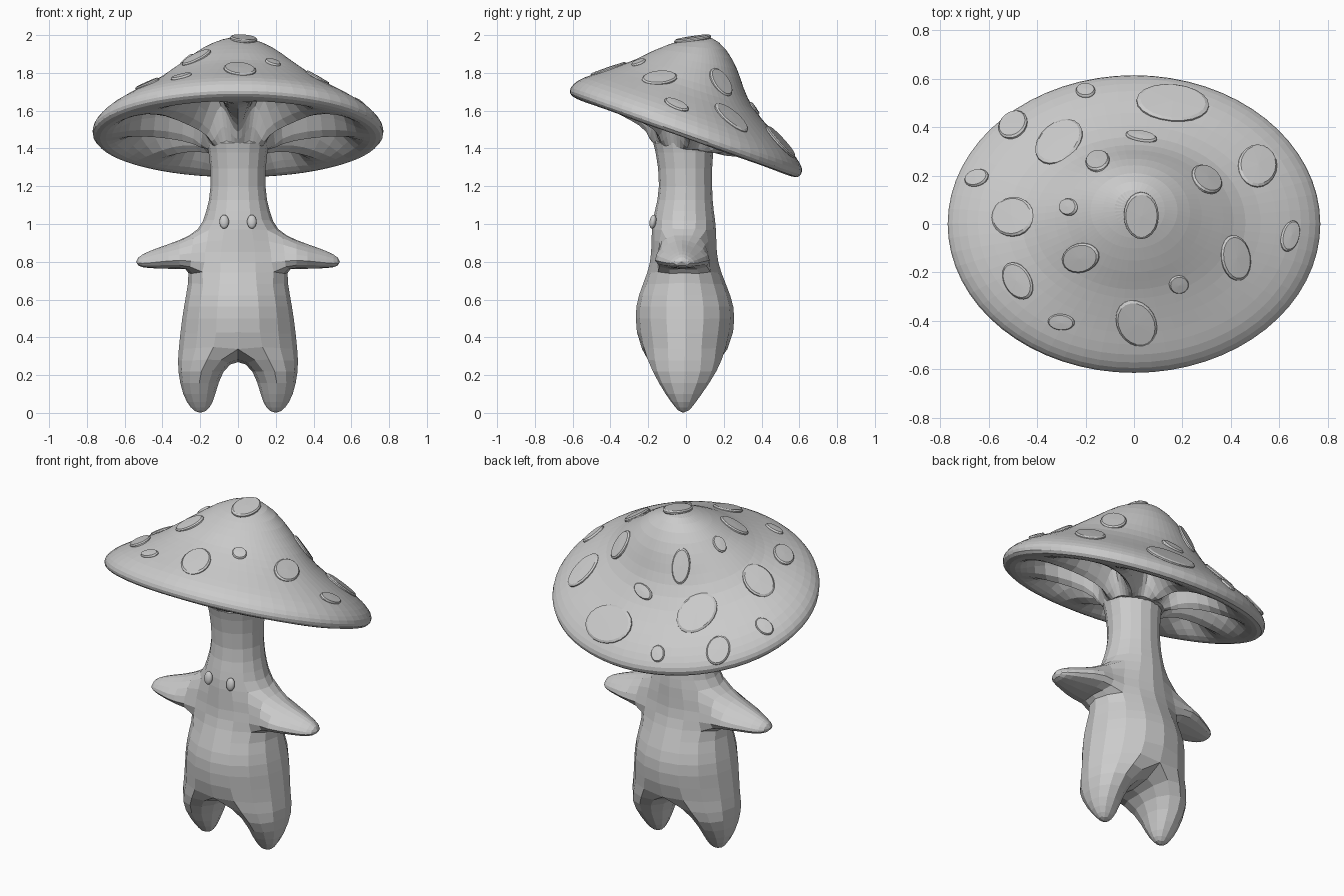
import bpy, bmesh
from math import sin, cos, pi, radians
from mathutils import Vector
from mathutils.bvhtree import BVHTree

if "Cube" in bpy.data.objects:
    bpy.data.objects.remove(bpy.data.objects["Cube"])


def ring(bm, pts):
    return [bm.verts.new(p) for p in pts]


def bridge(bm, a, b):
    n = len(a)
    for i in range(n):
        j = (i + 1) % n
        bm.faces.new((a[i], a[j], b[j], b[i]))


def close(bm, loop, tip):
    v = bm.verts.new(tip)
    for i in range(len(loop)):
        bm.faces.new((loop[i], loop[(i + 1) % len(loop)], v))


def finish(bm, name):
    bmesh.ops.recalc_face_normals(bm, faces=bm.faces)
    me = bpy.data.meshes.new(name)
    bm.to_mesh(me)
    bm.free()
    ob = bpy.data.objects.new(name, me)
    bpy.context.collection.objects.link(ob)
    return ob


def round_off(ob):
    """Subdivide, pushing the cage out so the surface passes through the intended points."""
    mod = ob.modifiers.new("Rounding", 'SUBSURF')
    mod.levels = mod.render_levels = 1
    mesh = ob.data
    target = [v.co.copy() for v in mesh.vertices]
    for _ in range(4):
        dg = bpy.context.evaluated_depsgraph_get()
        dg.update()
        got = [v.co.copy() for v in ob.evaluated_get(dg).data.vertices[:len(target)]]
        for v, want, have in zip(mesh.vertices, target, got):
            v.co += 0.8 * (want - have)
        mesh.update()
        ob.update_tag()
    bpy.context.view_layer.update()


# Tilted cap: each ring is (front y, front z, back y, back z, half width, gill cavity height)
SEG = 32
CAP = [
    (-.02, 1.972, .14, 1.982, .08, 0), (-.10, 1.947, .21, 1.925, .18, 0),
    (-.20, 1.905, .27, 1.82, .28, 0), (-.27, 1.87, .305, 1.72, .37, 0),
    (-.35, 1.84, .36, 1.61, .46, 0), (-.45, 1.805, .46, 1.49, .59, 0),
    (-.54, 1.775, .55, 1.395, .69, 0), (-.595, 1.74, .60, 1.325, .75, 0),
    (-.615, 1.705, .615, 1.28, .77, 0), (-.60, 1.675, .59, 1.247, .755, 0),
    (-.55, 1.652, .54, 1.262, .70, .0), (-.50, 1.64, .49, 1.285, .63, .04),
    (-.42, 1.61, .42, 1.315, .52, .13), (-.30, 1.55, .33, 1.35, .37, .18),
    (-.21, 1.485, .24, 1.355, .235, .15), (-.165, 1.42, .165, 1.375, .16, 0)]
bm = bmesh.new()
prev = None
for yf, zf, yb, zb, rx, gill in CAP:
    pts = []
    for i in range(SEG):
        a = 2 * pi * i / SEG
        t = (1 + sin(a)) / 2
        hollow = gill * (0.5 - 0.5 * cos(8 * a))
        pts.append((rx * cos(a), yf + (yb - yf) * t, zf + (zb - zf) * t + hollow))
    cur = ring(bm, pts)
    if prev:
        bridge(bm, prev, cur)
    else:
        close(bm, cur, (0, .06, 1.987))
    prev = cur
close(bm, prev, (0, 0, 1.42))
cap = finish(bm, "cap")
round_off(cap)

# Raised spots following the slope of the cap: x, y, radius x, radius y, turn
SPOTS = [
    (.16, .5, .15, .075, -5), (-.31, .34, .11, .075, 40), (-.5, .41, .065, .05, 40),
    (-.2, .55, .04, .027, 0), (-.65, .19, .05, .033, 20), (-.5, .03, .087, .08, 20),
    (-.27, .07, .037, .035, 0), (-.15, .26, .05, .04, 20), (.03, .36, .065, .02, -10),
    (.03, .035, .072, .097, 0), (.3, .185, .07, .048, -40), (.51, .24, .08, .087, 0),
    (.645, -.05, .036, .065, -15), (.42, -.14, .06, .095, 10), (.185, -.25, .04, .037, 0),
    (.01, -.41, .08, .1, 30), (-.22, -.14, .077, .06, 15), (-.48, -.235, .055, .082, 30),
    (-.3, -.405, .055, .033, -5)]
tree = BVHTree.FromObject(cap, bpy.context.evaluated_depsgraph_get())


def height(x, y):
    return tree.ray_cast(Vector((x, y, 5)), Vector((0, 0, -1)))[0].z


bm = bmesh.new()
for x, y, rx, ry, turn in SPOTS:
    d = 0.8 * min(rx, ry)
    e, w, n, s = height(x + d, y), height(x - d, y), height(x, y + d), height(x, y - d)
    gx, gy = (e - w) / (2 * d), (n - s) / (2 * d)
    z0 = (e + w + n + s + 2 * height(x, y)) / 6
    nrm = Vector((-gx, -gy, 1)).normalized()
    c, k = cos(radians(turn)), sin(radians(turn))

    def on_plane(r, a, h):
        u, v = r * rx * cos(a), r * ry * sin(a)
        dx, dy = u * c - v * k, u * k + v * c
        return Vector((x + dx, y + dy, z0 + gx * dx + gy * dy)) + nrm * h

    prev = None
    for r, h in ((.9, -.014), (1, -.004), (1, .004), (.9, .011)):
        cur = ring(bm, [on_plane(r, 2 * pi * i / 20, h) for i in range(20)])
        if prev:
            bridge(bm, prev, cur)
        else:
            close(bm, cur, on_plane(0, 0, -.014))
        prev = cur
    close(bm, prev, on_plane(0, 0, .013))
finish(bm, "cap_spots")

# Body cage: rings of 8 (z, half width, front y, back y); arms and legs grow from open loops
BODY = [
    (1.45, .155, -.165, .145), (1.38, .155, -.16, .143), (1.2, .145, -.143, .138),
    (1.07, .168, -.165, .147), (.97, .215, -.18, .158), (.85, .25, -.19, .168),
    (.745, .265, -.205, .187), (.62, .275, -.25, .235), (.5, .295, -.265, .255),
    (.34, .315, -.235, .222)]
bm = bmesh.new()
rows = []
for z, rx, yf, yb in BODY:
    m, h = (yf + yb) / 2, (yb - yf) / 2
    rows.append(ring(bm, [(rx * cos(i * pi / 4), m + h * sin(i * pi / 4), z) for i in range(8)]))
close(bm, rows[0], (0, 0, 1.46))
for j in range(len(rows) - 1):
    for i in range(8):
        if j in (4, 5) and i in (7, 0, 3, 4):
            continue                                # arm openings
        k = (i + 1) % 8
        bm.faces.new((rows[j][i], rows[j][k], rows[j + 1][k], rows[j + 1][i]))
for i in (0, 4):
    bm.verts.remove(rows[5][i])
crotch = bm.verts.new((0, -.01, .265))

for side in (1, -1):
    # Arm, narrower on top: (x, centre z, half height, half depth)
    o, f, b = (0, 7, 1) if side > 0 else (4, 5, 3)
    t, mid, u = rows[4], rows[5], rows[6]
    prev = [mid[b], t[b], t[o], t[f], mid[f], u[f], u[o], u[b]]
    for x, z, hz, hy in ((.31, .838, .078, .14), (.42, .82, .055, .10), (.505, .805, .034, .06)):
        cur = ring(bm, [(side * x, -.02 + hy * cos(i * pi / 4) * (1 - .4 * sin(i * pi / 4)),
                         z + hz * sin(i * pi / 4)) for i in range(8)])
        bridge(bm, prev, cur)
        prev = cur
    close(bm, prev, (side * .54, -.025, .80))
    # Leg: (z, inner x, outer x, front y, back y)
    low = rows[-1]
    prev = [low[6], low[f], low[o], low[b], low[2], crotch]
    for z, xi, xo, yf, yb in ((.22, .075, .315, -.155, .14), (.1, .12, .29, -.095, .07),
                              (.03, .15, .25, -.05, .025)):
        cur = ring(bm, [(side * ((xi + xo) / 2 + (xo - xi) / 2 * cos(a * pi / 3)),
                         (yf + yb) / 2 + (yb - yf) / 2 * sin(a * pi / 3) / .866, z)
                        for a in (4, 5, 0, 1, 2, 3)])
        bridge(bm, prev, cur)
        prev = cur
    close(bm, prev, (side * .2, -.015, 0))
round_off(finish(bm, "body"))

# Eyes
for side, name in ((1, "left_eye"), (-1, "right_eye")):
    bpy.ops.mesh.primitive_uv_sphere_add(segments=16, ring_count=10, location=(side * .073, -.175, 1.012),
                                         rotation=(radians(-10), 0, 0))
    eye = bpy.context.object
    eye.name = name
    eye.scale = (.025, .018, .037)
    bpy.ops.object.shade_smooth()
